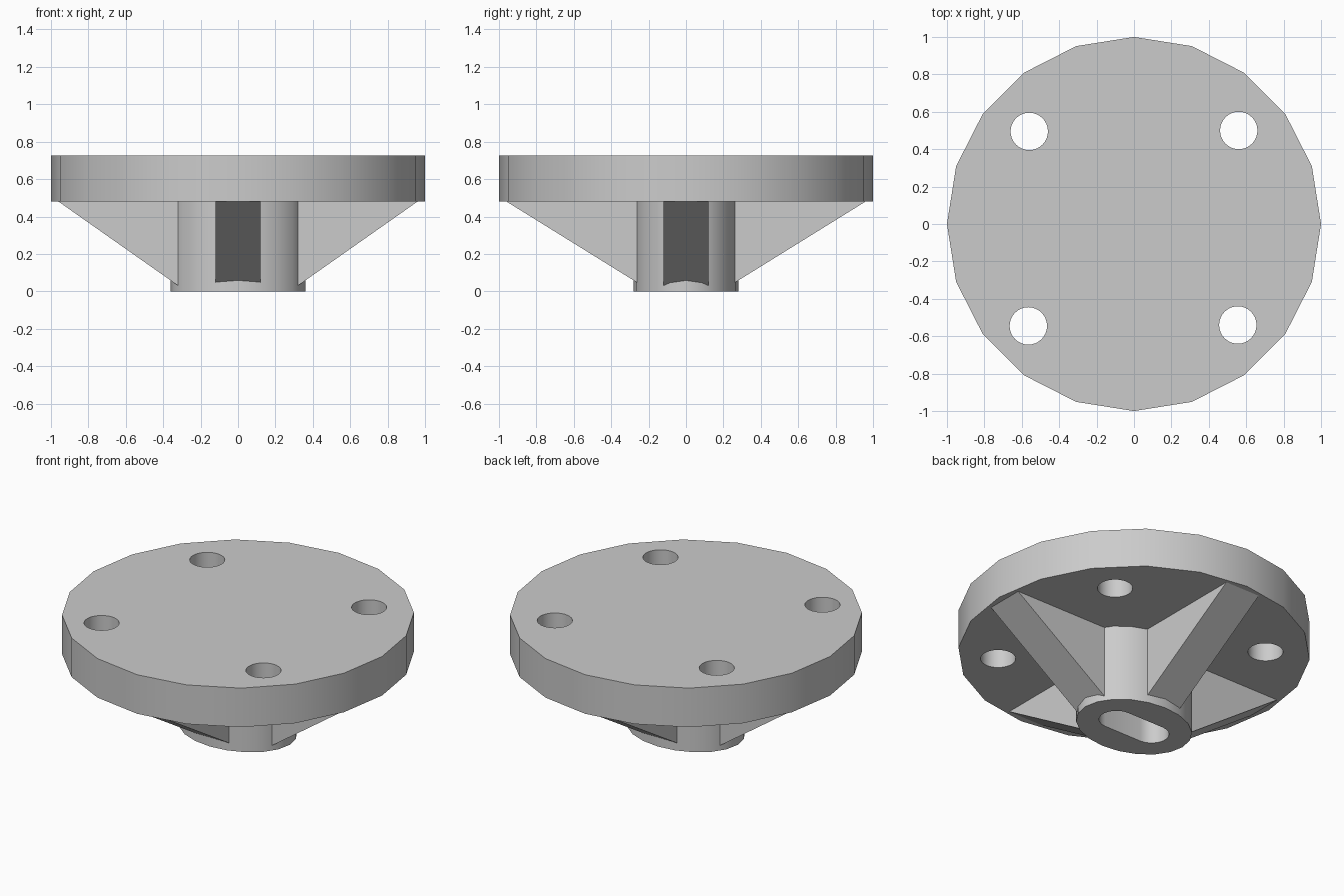
import bpy
import bmesh
from math import cos, sin, pi, radians
from mathutils import Matrix

if "Cube" in bpy.data.objects:
    bpy.data.objects.remove(bpy.data.objects["Cube"])

HEIGHT, PLATE_Z = 0.725, 0.48

grey = bpy.data.materials.new("light grey")
grey.use_nodes = True
COLOUR = (0.6, 0.6, 0.6, 1)
grey.diffuse_color = COLOUR
grey.node_tree.nodes["Principled BSDF"].inputs["Base Color"].default_value = COLOUR


def prism(name, outline, z0, z1, matrix=Matrix()):
    """Extrude a counter-clockwise 2D outline from z0 to z1."""
    bm = bmesh.new()
    face = bm.faces.new([bm.verts.new((x, y, z0)) for x, y in outline])
    top = bmesh.ops.extrude_face_region(bm, geom=[face])["geom"]
    bmesh.ops.translate(bm, vec=(0, 0, z1 - z0),
                        verts=[v for v in top if isinstance(v, bmesh.types.BMVert)])
    bmesh.ops.transform(bm, matrix=matrix, verts=bm.verts)
    bmesh.ops.recalc_face_normals(bm, faces=bm.faces)
    mesh = bpy.data.meshes.new(name)
    bm.to_mesh(mesh)
    bm.free()
    mesh.materials.append(grey)
    ob = bpy.data.objects.new(name, mesh)
    bpy.context.collection.objects.link(ob)
    return ob


def ellipse(rx, ry, sides, cx=0, cy=0):
    return [(cx + rx * cos(2 * pi * i / sides), cy + ry * sin(2 * pi * i / sides))
            for i in range(sides)]


def select(ob):
    bpy.ops.object.select_all(action="DESELECT")
    ob.select_set(True)
    bpy.context.view_layer.objects.active = ob


def cut(ob, cutter):
    """Subtract the cutter, then discard it."""
    mod = ob.modifiers.new("cut", "BOOLEAN")
    mod.operation, mod.solver, mod.object = "DIFFERENCE", "EXACT", cutter
    select(ob)
    bpy.ops.object.modifier_apply(modifier=mod.name)
    bpy.data.objects.remove(cutter)


def smooth(ob):
    select(ob)
    bpy.ops.object.shade_smooth_by_angle(angle=radians(30))


# Round plate with four screw holes
plate = prism("plate", ellipse(1, 1, 20), PLATE_Z, HEIGHT)
for x, y in [(-0.56, 0.495), (0.56, 0.5), (-0.565, -0.545), (0.555, -0.54)]:
    cut(plate, prism("hole_cutter", ellipse(0.1, 0.1, 32, x, y), 0.4, 0.8))
smooth(plate)

# Oval hub with a round-ended shaft slot
hub = prism("hub", ellipse(0.36, 0.28, 20), 0, PLATE_Z)
slot = [(x + (0.13 if i < 12 else -0.13), y)
        for i, (x, y) in enumerate(
            (0.1 * cos(a), 0.1 * sin(a))
            for a in [-pi / 2 + pi * k / 11 for k in range(12)]
            + [pi / 2 + pi * k / 11 for k in range(12)])]
cut(hub, prism("slot_cutter", slot, -0.1, 0.6))
smooth(hub)

# Four triangular ribs bracing the hub against the plate
RIB_END, RIB_HALF = 0.96, 0.12
for name, turn, start, slope in [("left_rib", 0, 0.28, 0.703), ("back_rib", 90, 0.2, 0.62),
                                 ("right_rib", 180, 0.28, 0.703), ("front_rib", 270, 0.2, 0.62)]:
    low = PLATE_Z - slope * (RIB_END - start)
    profile = [(start, low), (RIB_END, PLATE_Z), (start, PLATE_Z)]
    stand = Matrix.Rotation(radians(turn), 4, "Z") @ Matrix.Rotation(pi / 2, 4, "X")
    prism(name, profile, -RIB_HALF, RIB_HALF, stand)
